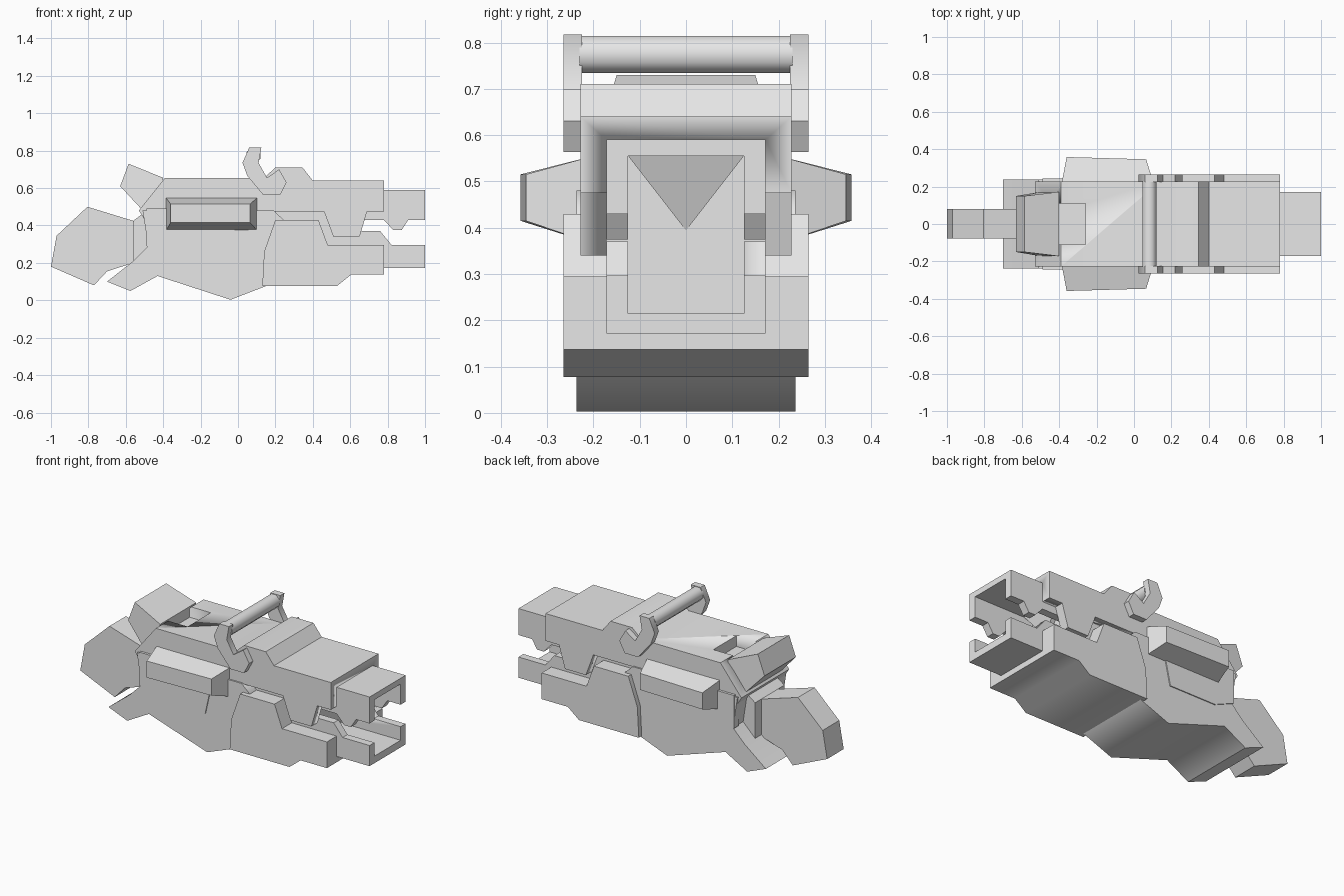
import bpy, bmesh, math

cube = bpy.data.objects.get("Cube")
if cube:
    bpy.data.objects.remove(cube, do_unlink=True)

grey = bpy.data.materials.new("light_grey")
grey.use_nodes = True
COLOUR = (0.8, 0.8, 0.8, 1)
grey.diffuse_color = COLOUR
grey.node_tree.nodes["Principled BSDF"].inputs["Base Color"].default_value = COLOUR


def finish(name, bm, angle=50):
    bmesh.ops.recalc_face_normals(bm, faces=bm.faces)
    me = bpy.data.meshes.new(name)
    bm.to_mesh(me)
    bm.free()
    ob = bpy.data.objects.new(name, me)
    bpy.context.collection.objects.link(ob)
    me.materials.append(grey)
    bpy.ops.object.select_all(action='DESELECT')
    ob.select_set(True)
    bpy.context.view_layer.objects.active = ob
    bpy.ops.object.shade_smooth_by_angle(angle=math.radians(angle))
    return ob


def prism(name, profile, y0, y1, angle=50):
    """Side profile in x-z, extruded from y0 to y1."""
    bm = bmesh.new()
    f = bm.faces.new([bm.verts.new((x, y0, z)) for x, z in profile])
    ext = bmesh.ops.extrude_face_region(bm, geom=[f])["geom"]
    for v in ext:
        if isinstance(v, bmesh.types.BMVert):
            v.co.y = y1
    return finish(name, bm, angle)


def box(name, x0, x1, y0, y1, z0, z1):
    return prism(name, [(x0, z0), (x1, z0), (x1, z1), (x0, z1)], y0, y1)


def cut(ob, cutter):
    cutter.hide_render = True
    m = ob.modifiers.new("cut", 'BOOLEAN')
    m.object = cutter
    m.operation = 'DIFFERENCE'
    m.solver = 'EXACT'
    bpy.context.view_layer.objects.active = ob
    bpy.ops.object.modifier_apply(modifier=m.name)
    bpy.data.objects.remove(cutter, do_unlink=True)


# Upper housing: solid at the rear, open channel at the front
upper = prism("upper_housing", [
    (-0.53, 0.48), (-0.39, 0.655), (0.14, 0.655), (0.20, 0.71), (0.345, 0.71),
    (0.40, 0.64), (0.78, 0.64), (0.78, 0.475), (0.69, 0.475), (0.65, 0.34),
    (0.51, 0.34), (0.46, 0.475), (0.18, 0.475), (0.10, 0.40), (-0.48, 0.40)],
    -0.228, 0.228)
cut(upper, box("channel_cutter", 0.45, 1.1, -0.172, 0.172, 0.2, 0.59))
cut(upper, box("top_recess_cutter", -0.45, -0.26, -0.11, 0.11, 0.59, 0.8))

# Lower body with the rear spur and keel
prism("lower_body", [
    (-0.70, 0.10), (-0.575, 0.05), (-0.43, 0.13), (-0.04, 0.003), (0.16, 0.08),
    (0.25, 0.20), (0.25, 0.425), (0.19, 0.48), (-0.51, 0.48), (-0.48, 0.29),
    (-0.56, 0.21)], -0.237, 0.237)

# Lower front housing: a deep U channel
lower = prism("lower_housing", [
    (0.13, 0.077), (0.53, 0.077), (0.605, 0.137), (0.78, 0.137), (0.78, 0.295),
    (0.48, 0.295), (0.43, 0.43), (0.20, 0.43), (0.14, 0.26)], -0.265, 0.265)
cut(lower, box("lower_channel_cutter", 0.30, 1.1, -0.172, 0.172, 0.172, 0.6))

# Upper barrel, open underneath, with a notched lug on each side
barrel = prism("upper_barrel", [
    (0.45, 0.59), (1.0, 0.59), (1.0, 0.43), (0.91, 0.43), (0.875, 0.375),
    (0.83, 0.375), (0.78, 0.43), (0.45, 0.43)], -0.172, 0.172)
cut(barrel, box("barrel_cutter", 0.50, 1.1, -0.125, 0.125, 0.2, 0.555))

# Lower barrel, open on top
barrel = prism("lower_barrel", [
    (0.30, 0.172), (1.0, 0.172), (1.0, 0.297), (0.82, 0.297), (0.76, 0.37),
    (0.30, 0.37)], -0.172, 0.172)
cut(barrel, box("lower_barrel_cutter", 0.50, 1.1, -0.125, 0.125, 0.215, 0.6))

# Inner core between the barrels, with a pointed plate on its front
box("inner_core", 0.20, 0.60, -0.172, 0.172, 0.18, 0.585)
bm = bmesh.new()
tip = [bm.verts.new(p) for p in
       ((0.6, -0.125, 0.555), (0.6, 0.125, 0.555), (0.6, 0, 0.395),
        (0.66, -0.125, 0.555), (0.66, 0.125, 0.555), (0.6, 0, 0.394))]
bm.faces.new(tip[:3])
bm.faces.new(tip[3:])
for i in range(3):
    j = (i + 1) % 3
    bm.faces.new((tip[i], tip[j], tip[3 + j], tip[3 + i]))
finish("core_wedge", bm)

# Shoulder stock and the neck joining it to the body
prism("stock", [
    (-1.0, 0.18), (-0.97, 0.345), (-0.805, 0.50), (-0.56, 0.425),
    (-0.56, 0.20), (-0.70, 0.155), (-0.77, 0.08)], -0.078, 0.08, 20)
prism("stock_neck", [
    (-0.56, 0.20), (-0.40, 0.20), (-0.40, 0.47), (-0.50, 0.47),
    (-0.56, 0.425)], -0.14, 0.14, 20)

# Raised rear flap, narrowing towards its back edge
flap = prism("rear_flap", [
    (-0.63, 0.61), (-0.585, 0.73), (-0.40, 0.655), (-0.40, 0.56),
    (-0.50, 0.47)], -0.172, 0.172, 30)
for v in flap.data.vertices:
    if v.co.x < -0.55:
        v.co.y *= 0.87

# Parts repeated on both sides
for side, s in (("left", 1), ("right", -1)):
    # flat side panel
    prism(side + "_panel", [
        (-0.49, 0.29), (-0.36, 0.235), (-0.05, 0.235), (-0.02, 0.37),
        (-0.02, 0.49), (-0.49, 0.49)], s * 0.20, s * 0.243)

    # faceted side pod, slanted at its front end
    bm = bmesh.new()
    rings = []
    for x_in, x_out, y_out in ((-0.39, -0.36, 0.358), (0.11, 0.065, 0.346)):
        rings.append([bm.verts.new((x, s * y, z)) for x, y, z in (
            (x_in, 0.20, 0.555), (x_out, y_out, 0.515),
            (x_out, y_out, 0.415), (x_in, 0.20, 0.365))])
    a, b = rings
    bm.faces.new(a)
    bm.faces.new(b)
    for i in range(4):
        j = (i + 1) % 4
        bm.faces.new((a[i], a[j], b[j], b[i]))
    finish(side + "_pod", bm)

    # curved handle arm
    prism(side + "_handle_arm", [
        (0.06, 0.817), (0.125, 0.817), (0.11, 0.735), (0.155, 0.655),
        (0.22, 0.70), (0.26, 0.63), (0.225, 0.563), (0.135, 0.563),
        (0.05, 0.665), (0.024, 0.735)], s * 0.225, s * 0.265)

# Handle bar across the top
prism("handle_bar", [
    (0.082 + 0.041 * math.cos(math.tau * (i + 0.5) / 8),
     0.774 + 0.043 * math.sin(math.tau * (i + 0.5) / 8)) for i in range(8)],
    -0.23, 0.23)
